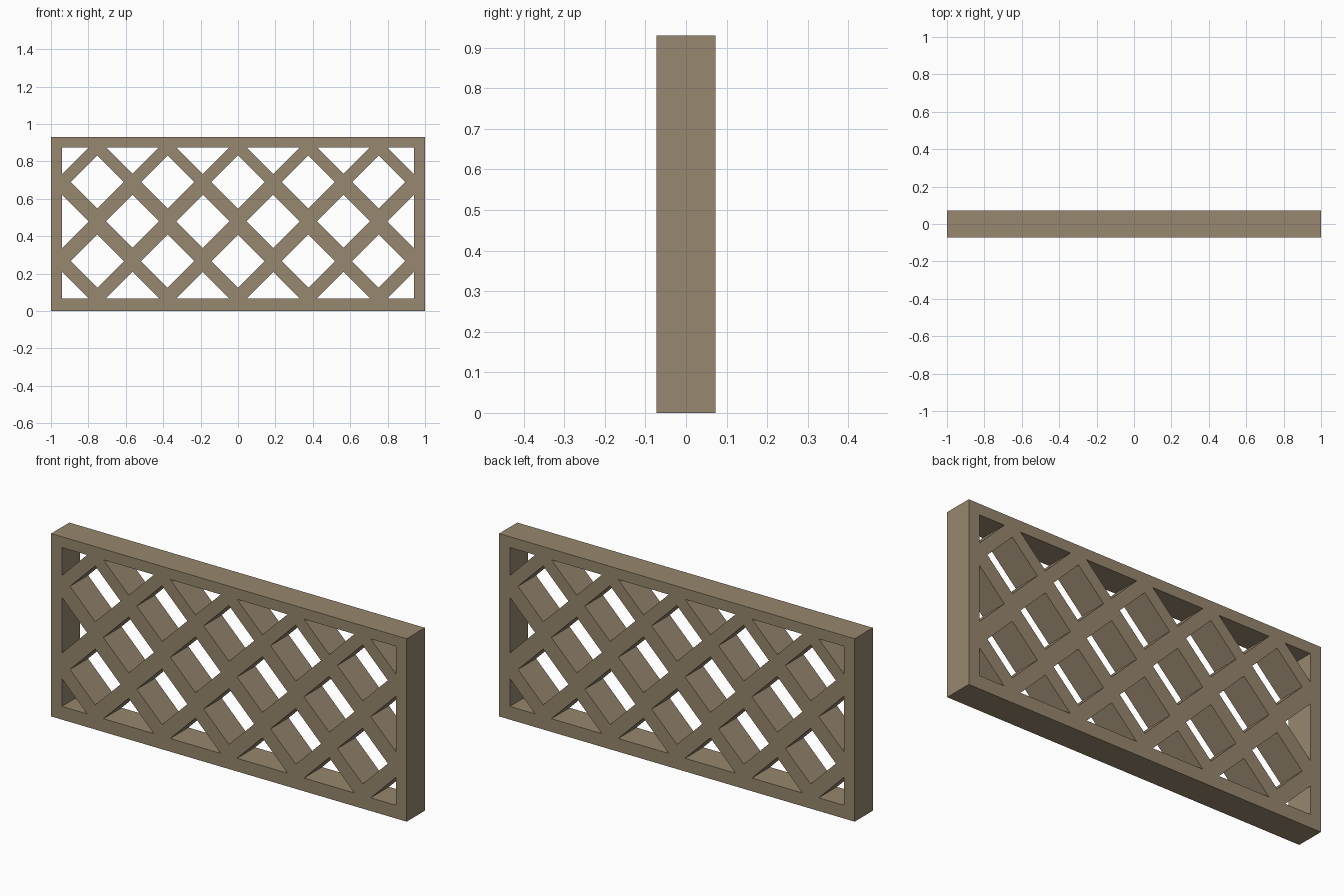
import bpy, bmesh, math
from mathutils import Matrix

if "Cube" in bpy.data.objects:
    bpy.data.objects.remove(bpy.data.objects["Cube"])

HALF_DEPTH = 0.073
HEIGHT = 0.93
OPEN_X, OPEN_LOW, OPEN_HIGH = 0.94, 0.067, 0.875   # inner edge of the border
COLUMN = OPEN_X / 5                                # half the hole spacing
ROWS = [OPEN_LOW, 0.267, 0.48, 0.69, OPEN_HIGH]
HOLE = 0.142                                       # half diagonal of a hole

stone = bpy.data.materials.new("sandy brown")
stone.diffuse_color = (0.31, 0.242, 0.158, 1)
stone.use_nodes = True
stone.node_tree.nodes["Principled BSDF"].inputs["Base Color"].default_value = stone.diffuse_color

curve = bpy.data.curves.new("lattice_profile", 'CURVE')
curve.dimensions = '2D'
curve.fill_mode = 'BOTH'
curve.extrude = HALF_DEPTH


def outline(points):
    spline = curve.splines.new('POLY')
    spline.points.add(len(points) - 1)
    for p, (x, z) in zip(spline.points, points):
        p.co = (x, z, 0, 1)
    spline.use_cyclic_u = True


def hole(cx, cz):
    """Diamond hole, cut off where it meets the border."""
    points = []
    for dx, dz in ((HOLE, 0), (0, HOLE), (-HOLE, 0), (0, -HOLE)):
        p = (max(-OPEN_X, min(OPEN_X, cx + dx)),
             max(OPEN_LOW, min(OPEN_HIGH, cz + dz)))
        if p not in points:
            points.append(p)
    outline(points)


# Outer border and staggered rows of holes
outline([(-1, 0), (1, 0), (1, HEIGHT), (-1, HEIGHT)])
for r, z in enumerate(ROWS):
    for i in range(-5, 6):
        if (i + r) % 2:
            hole(i * COLUMN if abs(i) < 5 else math.copysign(OPEN_X, i), z)

# Turn the extruded profile into an upright, welded mesh panel
helper = bpy.data.objects.new("profile_helper", curve)
bpy.context.collection.objects.link(helper)
bpy.context.view_layer.update()
depsgraph = bpy.context.evaluated_depsgraph_get()
mesh = bpy.data.meshes.new_from_object(helper.evaluated_get(depsgraph))
mesh.name = "lattice_panel"
bpy.data.objects.remove(helper)

bm = bmesh.new()
bm.from_mesh(mesh)
bm.transform(Matrix.Rotation(math.pi / 2, 4, 'X'))
bmesh.ops.remove_doubles(bm, verts=bm.verts, dist=0.0005)
bmesh.ops.recalc_face_normals(bm, faces=bm.faces)
for f in bm.faces:
    f.smooth = False
    f.material_index = 0
bm.to_mesh(mesh)
bm.free()

mesh.materials.clear()
mesh.materials.append(stone)
panel = bpy.data.objects.new("lattice_panel", mesh)
bpy.context.collection.objects.link(panel)
